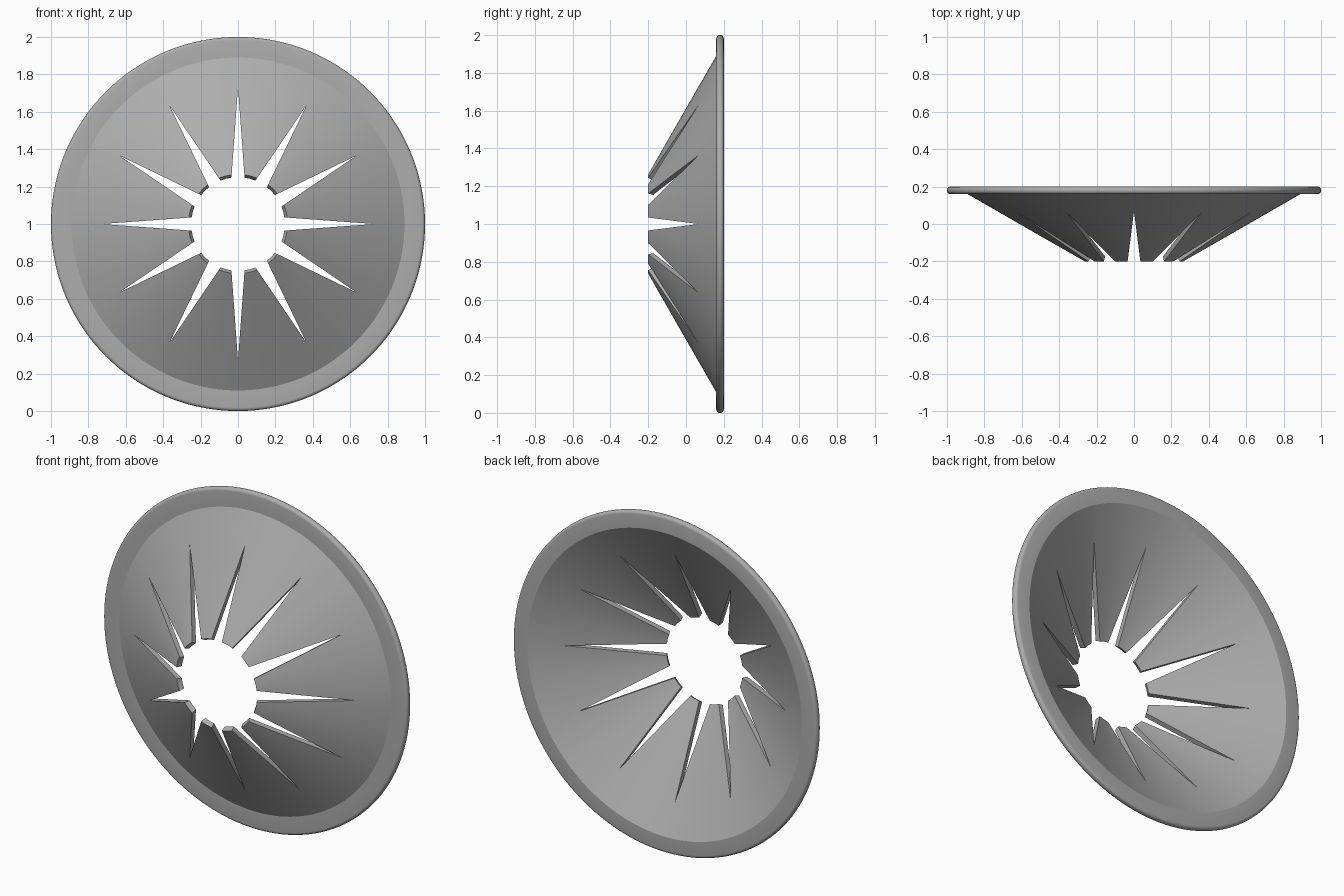
import bpy, bmesh
from math import sin, cos, pi, radians

cube = bpy.data.objects.get("Cube")
if cube:
    bpy.data.objects.remove(cube, do_unlink=True)

SEGMENTS = 144
SLOTS = 12
CENTRE_Z = 1.0

grey = bpy.data.materials.new("plain grey")
grey.use_nodes = True
colour = (0.42, 0.42, 0.42, 1)
grey.diffuse_color = colour
grey.node_tree.nodes["Principled BSDF"].inputs["Base Color"].default_value = colour


def make_object(name, bm):
    bmesh.ops.recalc_face_normals(bm, faces=bm.faces)
    mesh = bpy.data.meshes.new(name)
    bm.to_mesh(mesh)
    bm.free()
    mesh.materials.append(grey)
    obj = bpy.data.objects.new(name, mesh)
    bpy.context.collection.objects.link(obj)
    return obj


def on_circle(radius, y, angle):
    return (radius * sin(angle), y, CENTRE_Z + radius * cos(angle))


# Cross-section (radius, y): conical wall, then a flat rim with a rounded edge
fillet = 0.018
profile = [(0.25, -0.174), (0.265, -0.2), (0.89, 0.16)]
for corner_y, start in ((0.16 + fillet, -90), (0.2 - fillet, 0)):
    for step in range(6):
        a = radians(start + step * 18)
        profile.append((1 - fillet + fillet * cos(a), corner_y + fillet * sin(a)))
profile.append((0.902, 0.2))

# Revolve the section into a dish
bm = bmesh.new()
rings = []
for i in range(SEGMENTS):
    angle = 2 * pi * i / SEGMENTS
    rings.append([bm.verts.new(on_circle(r, y, angle)) for r, y in profile])
for i, ring in enumerate(rings):
    following = rings[(i + 1) % SEGMENTS]
    for j in range(len(profile)):
        k = (j + 1) % len(profile)
        bm.faces.new((ring[j], ring[k], following[k], following[j]))
dish = make_object("slotted_dish", bm)

# Star-shaped cutter whose points form the tapered slots
bm = bmesh.new()
star = []
for i in range(SLOTS * 2):
    radius = 0.73 if i % 2 == 0 else 0.162
    star.append(bm.verts.new(on_circle(radius, -0.5, pi * i / SLOTS)))
face = bm.faces.new(star)
extruded = bmesh.ops.extrude_face_region(bm, geom=[face])["geom"]
bmesh.ops.translate(bm, vec=(0, 1, 0),
                    verts=[v for v in extruded if isinstance(v, bmesh.types.BMVert)])
cutter = make_object("slot_cutter", bm)
cutter.hide_render = True

# Cut the slots and keep the result
cut = dish.modifiers.new("slots", 'BOOLEAN')
cut.operation = 'DIFFERENCE'
cut.solver = 'EXACT'
cut.object = cutter
bpy.ops.object.select_all(action='DESELECT')
bpy.context.view_layer.objects.active = dish
dish.select_set(True)
bpy.ops.object.modifier_apply(modifier=cut.name)
bpy.data.objects.remove(cutter, do_unlink=True)
bpy.ops.object.shade_smooth_by_angle(angle=radians(28))
